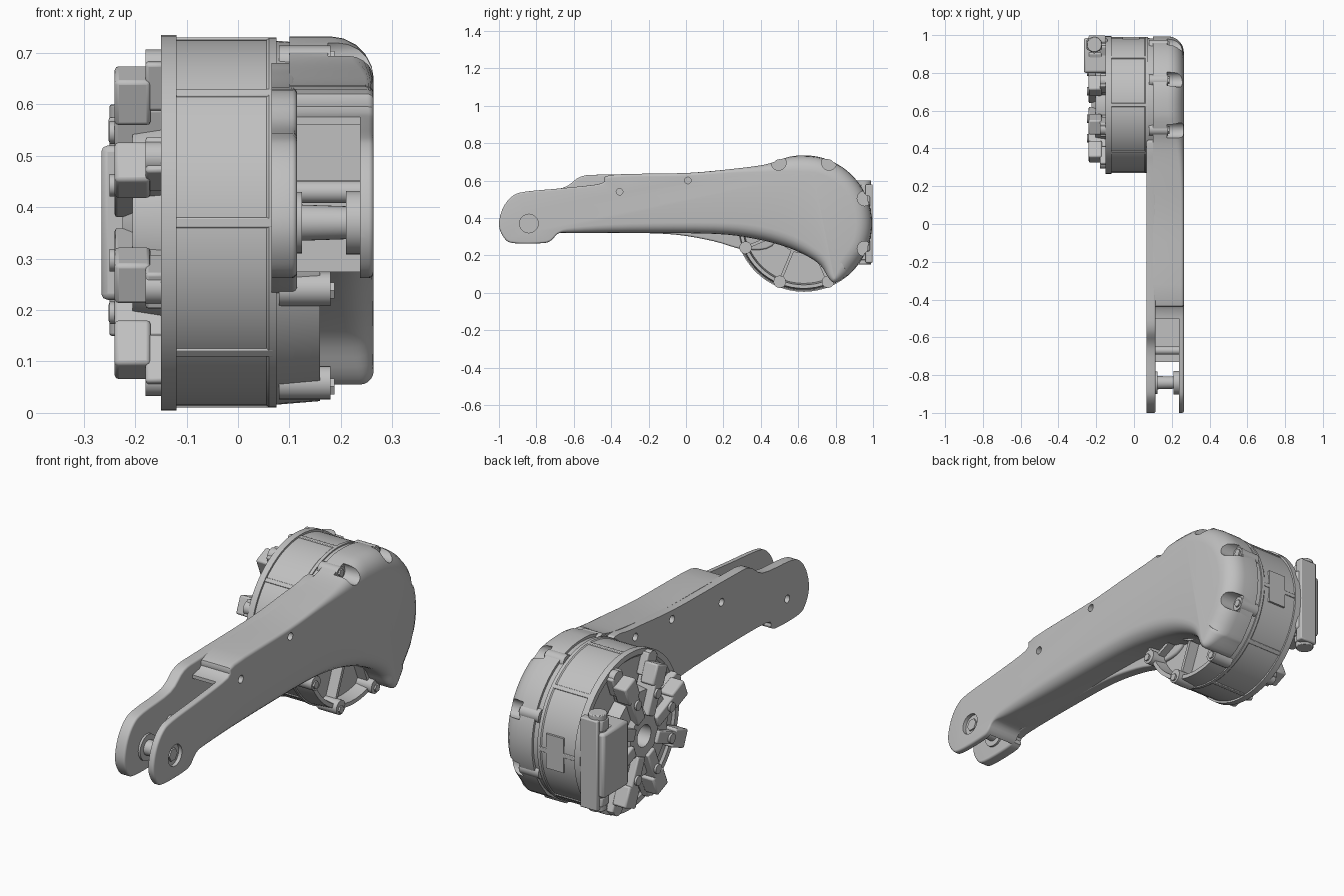
import bpy, bmesh, math
from mathutils import Vector, Matrix

if "Cube" in bpy.data.objects:
    bpy.data.objects.remove(bpy.data.objects["Cube"])

grey = bpy.data.materials.new("light grey metal")
grey.use_nodes = True
COLOR = (0.53, 0.53, 0.53, 1)
grey.diffuse_color = COLOR
grey.node_tree.nodes["Principled BSDF"].inputs["Base Color"].default_value = COLOR

CY, CZ = 0.63, 0.37          # drum axis
PY, PZ = -0.84, 0.37         # clevis pin axis
ANGLES = [math.radians(22.5 + 45 * k) for k in range(8)]


def finish(name, bm, bevel=0):
    bmesh.ops.recalc_face_normals(bm, faces=bm.faces)
    mesh = bpy.data.meshes.new(name)
    bm.to_mesh(mesh)
    bm.free()
    mesh.materials.append(grey)
    ob = bpy.data.objects.new(name, mesh)
    bpy.context.collection.objects.link(ob)
    if bevel:
        mod = ob.modifiers.new("edge", "BEVEL")
        mod.width, mod.segments, mod.limit_method = bevel, 2, "ANGLE"
    smooth(ob)
    return ob


def smooth(ob):
    bpy.ops.object.select_all(action="DESELECT")
    ob.select_set(True)
    bpy.context.view_layer.objects.active = ob
    bpy.ops.object.shade_smooth_by_angle(angle=math.radians(32))


def box(name, x, y, z, bevel=0, spin=0):
    """Box from ranges; spin turns it about the drum axis."""
    bm = bmesh.new()
    bmesh.ops.create_cube(bm, size=1)
    for v in bm.verts:
        v.co = Vector([(a + b) / 2 + c * (b - a) for (a, b), c in zip((x, y, z), v.co)])
    if spin:
        bmesh.ops.rotate(bm, verts=bm.verts, cent=(0, CY, CZ), matrix=Matrix.Rotation(spin, 3, "X"))
    return finish(name, bm, bevel)


def lathe(name, pts, y=CY, z=CZ, seg=32):
    """Closed turned part about an x-parallel axis; pts are (x, radius)."""
    bm = bmesh.new()
    rings = [[bm.verts.new((x, y + r * math.cos(2 * math.pi * k / seg),
                            z + r * math.sin(2 * math.pi * k / seg))) for k in range(seg)]
             for x, r in pts]
    for a, b in zip(rings, rings[1:]):
        for k in range(seg):
            n = (k + 1) % seg
            bm.faces.new((a[k], a[n], b[n], b[k]))
    bmesh.ops.remove_doubles(bm, verts=bm.verts, dist=1e-5)
    return finish(name, bm)


def rod(name, x0, x1, r, y, z, seg=20):
    return lathe(name, [(x0, 0), (x0, r), (x1, r), (x1, 0)], y, z, seg)


def catmull(pts, n=4):
    out, m = [], len(pts)
    for i in range(m):
        a, b, c, d = (Vector(pts[(i + j) % m]) for j in (-1, 0, 1, 2))
        for k in range(n):
            t = k / n
            out.append(b + (c - a) * t / 2 + (a * 2 - b * 5 + c * 4 - d) * t * t / 2
                       + (b * 3 - a - c * 3 + d) * t ** 3 / 2)
    return out


def shell(name, ctrl, x0, x1, steps=5):
    """Extrude a smooth clockwise outline (y, z, rounding) with a rounded +x rim."""
    pts = catmull(ctrl)
    m = len(pts)
    bm = bmesh.new()
    rings = [[bm.verts.new((x0, p.x, p.y)) for p in pts]]
    for s in range(steps + 1):
        a = math.pi / 2 * s / steps
        ring = []
        for i, p in enumerate(pts):
            t = (pts[(i + 1) % m] - pts[i - 1]).to_2d().normalized()
            r = max(p.z, 0.004)
            d = r * (1 - math.cos(a))
            ring.append(bm.verts.new((x1 - r * (1 - math.sin(a)), p.x + t.y * d, p.y - t.x * d)))
        rings.append(ring)
    for a, b in zip(rings, rings[1:]):
        for k in range(m):
            n = (k + 1) % m
            bm.faces.new((a[k], a[n], b[n], b[k]))
    bm.faces.new(rings[0])
    bm.faces.new(rings[-1])
    return finish(name, bm)


def cut(ob, cutters):
    for c in cutters:
        c.hide_render = True
        mod = ob.modifiers.new("cut", "BOOLEAN")
        mod.operation, mod.solver, mod.object = "DIFFERENCE", "EXACT", c
    dg = bpy.context.evaluated_depsgraph_get()
    mesh = bpy.data.meshes.new_from_object(ob.evaluated_get(dg))
    ob.modifiers.clear()
    ob.data = mesh
    for c in cutters:
        bpy.data.objects.remove(c)
    smooth(ob)


def polar(angle, r):
    return CY + r * math.cos(angle), CZ + r * math.sin(angle)


# Outer arm shell with the rounded motor cover
tip = [(-.92, .265, .01), (-.97, .29, .01), (-1, .36, .01), (-.98, .45, .01),
       (-.93, .515, .01), (-.86, .54, .01)]
cover = [polar(math.radians(a), .364) + (.085,) for a in range(95, -46, -20)]
outline = tip + [(-.65, .56, .01), (-.45, .585, .01), (-.4, .63, .015), (0, .64, .015),
                 (.23, .66, .02), (.42, .685, .04), (.52, .718, .07)] + cover + [
    (.86, .09, .06), (.8, .055, .03), (.765, .075, .03), (.72, .145, .05), (.64, .2, .06),
    (.52, .25, .07), (.36, .29, .07), (.15, .315, .06), (-.3, .32, .05), (-.6, .32, .03),
    (-.68, .318, .01), (-.72, .28, .01), (-.77, .265, .01)]
arm = shell("outer_arm_shell", outline, .1, .264)
cutters = [box("slot", (0, .237), (-1.1, -.73), (0, 1)),
           box("channel", (0, .237), (-1.1, -.5), (.345, 1)),
           box("tunnel", (0, .237), (-1.1, .15), (.345, .56)),
           rod("pin_hole", .247, .4, .05, PY, PZ)]
for y, z in ((-.355, .54), (.01, .6)):
    cutters.append(rod("screw_hole", .225, .4, .018, y, z, 12))
for a in ANGLES[:3] + ANGLES[-1:]:
    cutters.append(rod("bolt_pocket", .175, .4, .04, *polar(a, .352)))
cut(arm, cutters)

# Inner arm plate, running into the drum
inner = tip + [(-.66, .56, .01), (-.56, .622, .01), (-.42, .632, .01), (0, .64, .01),
               (.3, .665, .01), (.46, .66, .01), (.52, .4, .01), (.46, .25, .01),
               (.31, .232, .01), (.15, .275, .01), (-.05, .31, .01), (-.3, .32, .01),
               (-.68, .318, .01), (-.72, .28, .01), (-.77, .265, .01)]
plate = shell("inner_arm_plate", inner, .065, .115)
cut(plate, [rod("screw_hole", 0, .09, .018, y, z, 12)
            for y, z in ((PY, PZ), (-.355, .54), (.01, .6), (.28, .62))])

# Clevis pin, bosses and cross rods
lathe("clevis_pin", [(.11, 0), (.11, .06), (.125, .06), (.125, .035), (.21, .032),
                     (.21, .062), (.247, .062), (.247, 0)], PY, PZ)
rod("pin_head", .24, .255, .03, PY, PZ, 6)
rod("cross_rod", .11, .24, .022, -.67, .43)
box("slot_brace", (.11, .24), (-.69, -.65), (.33, .36), .005)

# Motor drum with flange and open ribbed end
lathe("motor_drum", [(-.14, 0), (-.14, .33), (-.15, .34), (-.15, .365), (-.12, .365),
                     (-.12, .356), (.055, .356), (.06, .36), (.075, .36), (.075, .354),
                     (.16, .347), (.16, .328), (.1, .32), (.1, 0)], seg=64)
lathe("end_hub", [(.1, .14), (.155, .14), (.155, .16), (.1, .16)], seg=40)
for i, a in enumerate(ANGLES):
    rod(f"bolt_lug_{i}", .08, .18, .033, *polar(a, .337))
    rod(f"bolt_{i}", .17, .188, .018, *polar(a, .345), 6)
    rod(f"flange_lug_{i}", -.18, -.12, .032, *polar(a, .33))
    box(f"end_rib_{i}", (.09, .15), (CY + .14, CY + .335), (CZ - .008, CZ + .008), 0, a)
    box(f"drum_rib_{i}", (-.13, .07), (CY + .33, CY + .36), (CZ - .01, CZ + .01), .003,
        a + math.radians(22.5))
box("rear_label_plate", (-.06, .03), (CY + .35, CY + .36), (CZ - .08, CZ + .08))

# Spider on the drum's side: hub, spokes and raised pads
lathe("spider_hub", [(-.145, .05), (-.225, .05), (-.225, .1), (-.205, .12), (-.205, .2),
                     (-.145, .21)], seg=40)
for i, a in enumerate(ANGLES):
    box(f"spoke_{i}", (-.24, -.145), (CY + .09, CY + .25), (CZ - .028, CZ + .028), .006, a)
    box(f"spoke_end_{i}", (-.24, -.17), (CY + .22, CY + .315), (CZ - .042, CZ + .042), .008, a)
    box(f"spoke_foot_{i}", (-.18, -.14), (CY + .25, CY + .35), (CZ - .038, CZ + .038), .006, a)
    rod(f"pad_{i}", -.25, -.235, .022, *polar(a, .19), 12)

# Cable connector box with glands above and below
box("connector_box", (-.266, -.14), (.8, .985), (.22, .52), .012)
box("connector_back_plate", (-.24, -.15), (.96, .998), (.16, .58), .006)
for name, z0, z1 in (("upper", .5, .6), ("lower", .15, .24)):
    for part, r, seg, inset in (("gland", .04, 20, 0), ("gland_nut", .048, 6, .025)):
        bm = bmesh.new()
        bmesh.ops.create_cone(bm, cap_ends=True, segments=seg, radius1=r, radius2=r,
                              depth=z1 - z0 - 2 * inset)
        bmesh.ops.translate(bm, verts=bm.verts, vec=(-.21, .95, (z0 + z1) / 2))
        finish(f"{name}_{part}", bm, .004)
